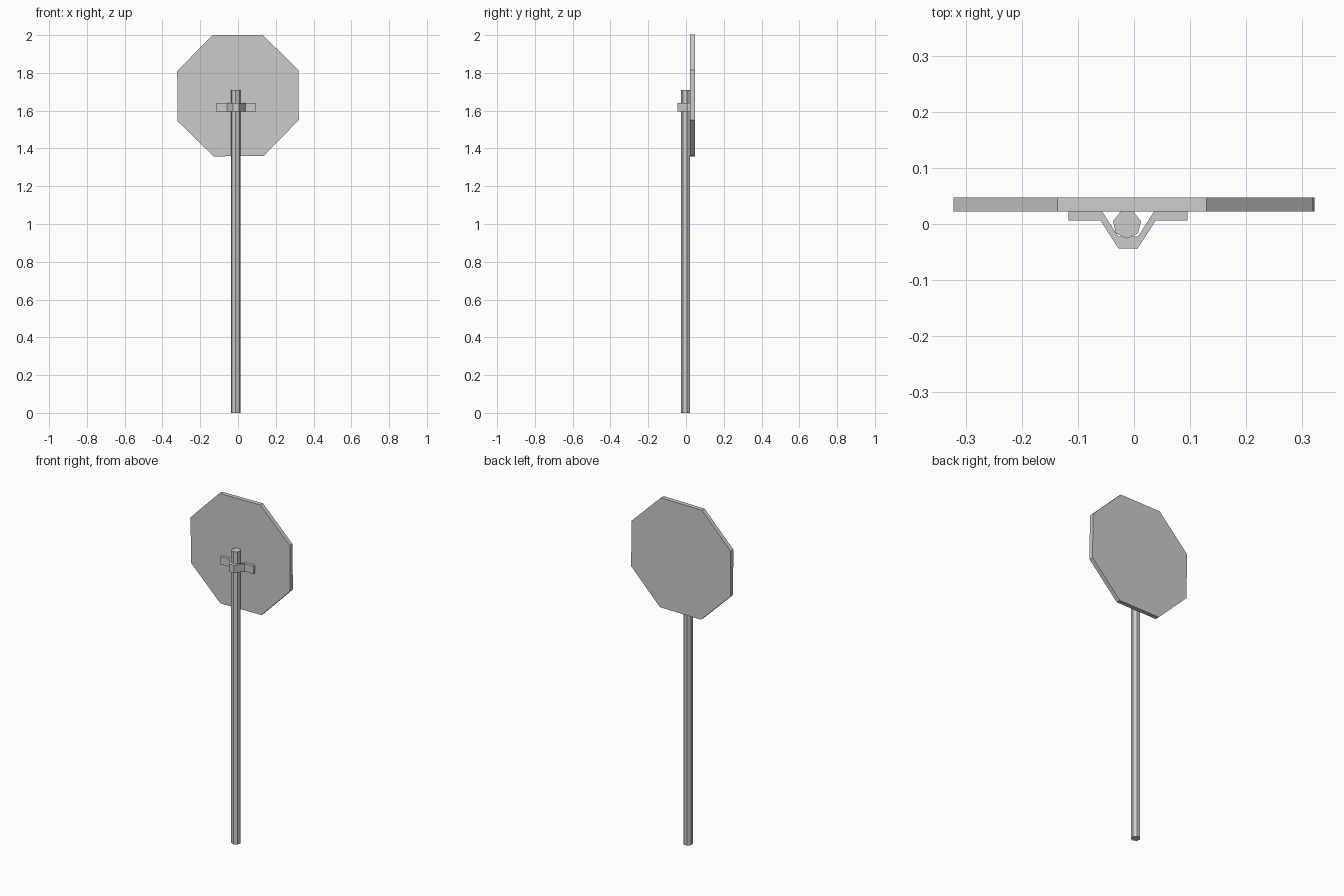
import bpy, bmesh
from math import pi, cos, sin, radians
from mathutils import Vector

if "Cube" in bpy.data.objects:
    bpy.data.objects.remove(bpy.data.objects["Cube"])


def prism(name, outline, offset):
    """Extrude a closed outline along an offset into a flat-shaded solid."""
    bm = bmesh.new()
    face = bm.faces.new([bm.verts.new(p) for p in outline])
    ext = bmesh.ops.extrude_face_region(bm, geom=[face], use_keep_orig=True)
    moved = [v for v in ext["geom"] if isinstance(v, bmesh.types.BMVert)]
    bmesh.ops.translate(bm, verts=moved, vec=Vector(offset))
    bmesh.ops.recalc_face_normals(bm, faces=bm.faces[:])
    mesh = bpy.data.meshes.new(name)
    bm.to_mesh(mesh)
    bm.free()
    obj = bpy.data.objects.new(name, mesh)
    bpy.context.collection.objects.link(obj)
    return obj


def ring(count, radius, start):
    return [(radius * cos(start + 2 * pi * i / count),
             radius * sin(start + 2 * pi * i / count)) for i in range(count)]


POLE_X = -0.0115

# Octagonal plate, tilted very slightly
plate = [(x, 0.022, 1.68 + z) for x, z in ring(8, 0.347, pi / 8 + radians(0.6))]
prism("sign_plate", plate, (0, 0.025, 0))

# Seven-sided pole with a flat side against the plate
pole = [(POLE_X - 0.001 + x, y - 0.0005, 0) for x, y in ring(7, 0.0255, -pi / 2)]
prism("pole", pole, (0, 0, 1.71))

# Bent strap clamp: half profile mirrored around the pole
half = [(0.018, -0.022), (0.046, 0.022), (0.106, 0.022),
        (0.106, 0.006), (0.049, 0.006), (0.017, -0.044)]
profile = half + [(-x, y) for x, y in reversed(half)]
strap = [(POLE_X + 0.001 + x, y, 1.596) for x, y in profile]
prism("clamp_bracket", strap, (0, 0, 0.045))
